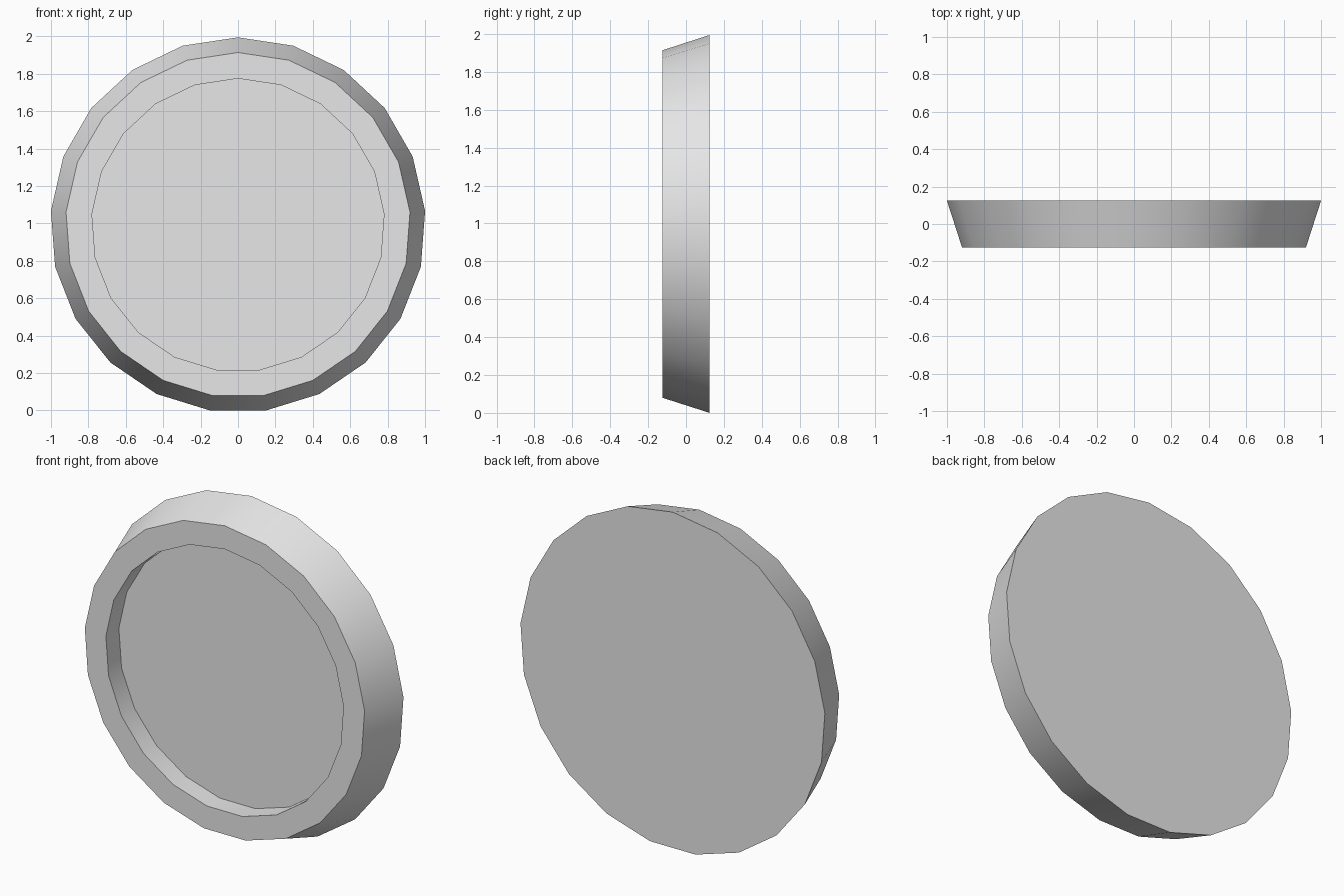
import bpy
import bmesh
import math

cube = bpy.data.objects.get("Cube")
if cube:
    bpy.data.objects.remove(cube, do_unlink=True)

SIDES = 21
BACK_R, FRONT_R, RECESS_R = 1.003, 0.922, 0.783
HALF_DEPTH, FLOOR_Y = 0.125, -0.003
CENTRE_Z = BACK_R * math.cos(math.pi / SIDES)

grey = bpy.data.materials.new("light grey")
grey.use_nodes = True
colour = (0.8, 0.8, 0.8, 1)
grey.diffuse_color = colour
grey.node_tree.nodes["Principled BSDF"].inputs["Base Color"].default_value = colour

bm = bmesh.new()


def ring(radius, y):
    """One polygon loop around the y axis, with a corner at the top."""
    angles = [2 * math.pi * i / SIDES for i in range(SIDES)]
    return [bm.verts.new((radius * math.sin(a), y, CENTRE_Z + radius * math.cos(a)))
            for a in angles]


# Back edge, front edge, recess lip and recess floor
loops = [ring(BACK_R, HALF_DEPTH), ring(FRONT_R, -HALF_DEPTH),
         ring(RECESS_R, -HALF_DEPTH), ring(RECESS_R, FLOOR_Y)]

# Tapered wall, flat rim and recess wall
for a, b in zip(loops, loops[1:]):
    for i in range(SIDES):
        j = (i + 1) % SIDES
        bm.faces.new((a[i], a[j], b[j], b[i]))

# Closed back and recess floor
bm.faces.new(loops[0])
bm.faces.new(loops[-1])
bmesh.ops.recalc_face_normals(bm, faces=bm.faces)

mesh = bpy.data.meshes.new("round_dish")
bm.to_mesh(mesh)
bm.free()
mesh.materials.append(grey)
dish = bpy.data.objects.new("round_dish", mesh)
bpy.context.collection.objects.link(dish)

# Smooth round walls with crisp rims
bpy.ops.object.select_all(action="DESELECT")
dish.select_set(True)
bpy.context.view_layer.objects.active = dish
bpy.ops.object.shade_smooth_by_angle(angle=math.radians(30))
